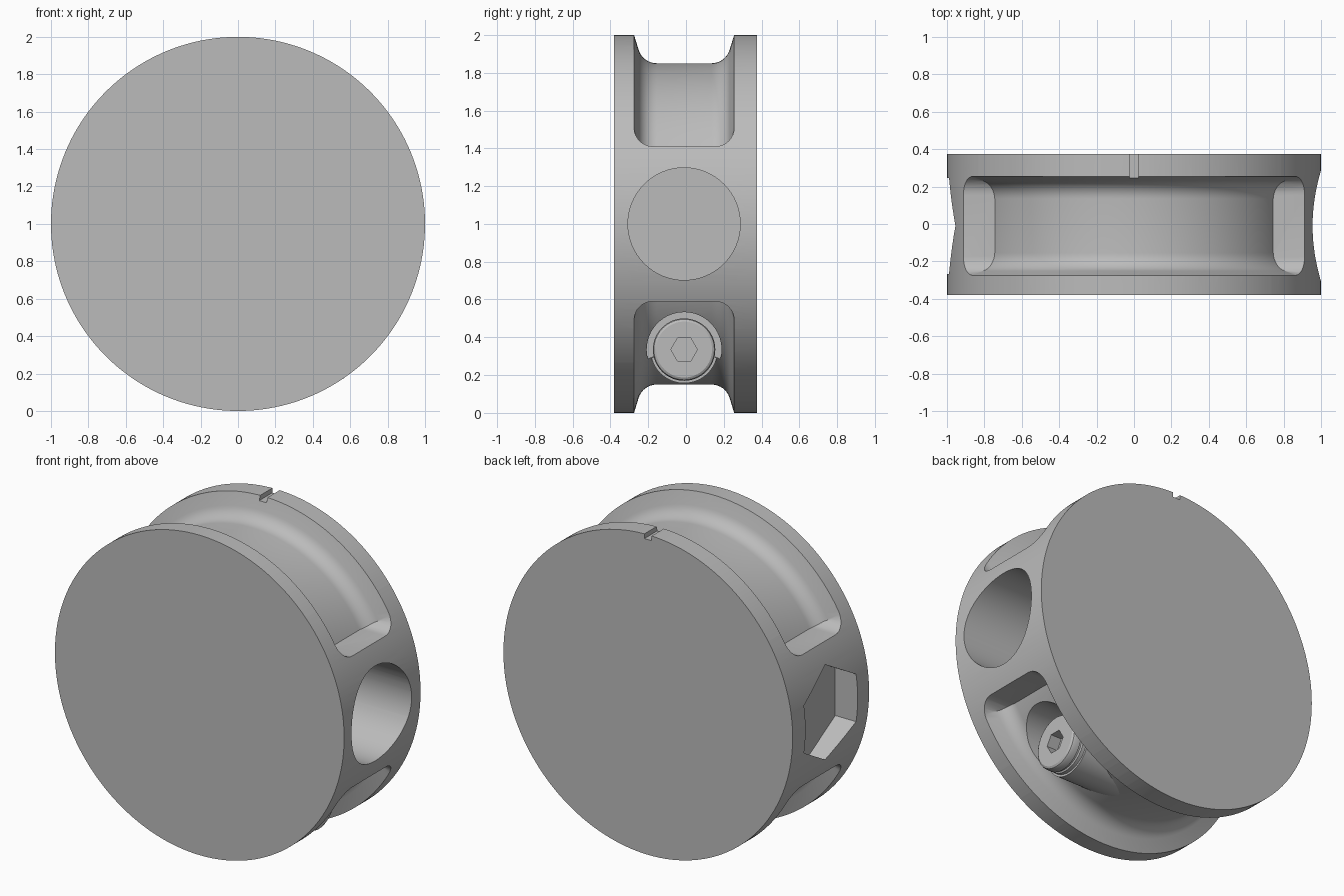
import bpy, bmesh
from math import sin, cos, pi, radians
from mathutils import Vector

old = bpy.data.objects.get("Cube")
if old:
    bpy.data.objects.remove(old, do_unlink=True)

grey = bpy.data.materials.new("plain grey")
grey.use_nodes = True
colour = (0.5, 0.5, 0.5, 1)
grey.diffuse_color = colour
grey.node_tree.nodes["Principled BSDF"].inputs["Base Color"].default_value = colour

MID_Y = -0.01          # middle of the grooves and holes
SCREW_Z = 0.335        # height of the clamp screw


def finish(name, bm):
    bmesh.ops.recalc_face_normals(bm, faces=bm.faces)
    mesh = bpy.data.meshes.new(name)
    bm.to_mesh(mesh)
    bm.free()
    mesh.materials.append(grey)
    obj = bpy.data.objects.new(name, mesh)
    bpy.context.collection.objects.link(obj)
    return obj


def lathe(name, profile, axis, centre, sides=64, phase=0, closed=False):
    """Turn (position along axis, radius) points around the x or y axis."""
    bm = bmesh.new()
    rings = []
    for a, r in profile:
        ring = []
        for i in range(sides):
            t = phase + 2 * pi * i / sides
            p = (a, r * cos(t), r * sin(t)) if axis == "x" else (r * cos(t), a, r * sin(t))
            ring.append(bm.verts.new(Vector(p) + Vector(centre)))
        rings.append(ring)
    pairs = list(zip(rings, rings[1:]))
    if closed:
        pairs.append((rings[-1], rings[0]))
    else:
        bm.faces.new(rings[0])
        bm.faces.new(rings[-1])
    for lo, hi in pairs:
        for i in range(sides):
            j = (i + 1) % sides
            bm.faces.new((lo[i], lo[j], hi[j], hi[i]))
    return finish(name, bm)


def prism(name, outline, x0, x1):
    """Extrude a y-z outline along x."""
    bm = bmesh.new()
    face = bm.faces.new([bm.verts.new((x0, y, z)) for y, z in outline])
    made = bmesh.ops.extrude_face_region(bm, geom=[face])["geom"]
    bmesh.ops.translate(bm, vec=(x1 - x0, 0, 0),
                        verts=[v for v in made if isinstance(v, bmesh.types.BMVert)])
    return finish(name, bm)


def boolean(obj, cutter, operation="DIFFERENCE", keep=False):
    mod = obj.modifiers.new("cut", "BOOLEAN")
    mod.operation, mod.object, mod.solver = operation, cutter, "EXACT"
    cutter.hide_render = True
    graph = bpy.context.evaluated_depsgraph_get()
    mesh = bpy.data.meshes.new_from_object(obj.evaluated_get(graph))
    obj.modifiers.clear()
    obj.data = mesh
    if not keep:
        bpy.data.objects.remove(cutter, do_unlink=True)


def smooth(obj):
    bpy.ops.object.select_all(action="DESELECT")
    obj.select_set(True)
    bpy.context.view_layer.objects.active = obj
    bpy.ops.object.shade_smooth_by_angle(angle=radians(28))


def arc(cx, cy, r, start, end, steps=8):
    angles = [radians(start + (end - start) * i / steps) for i in range(steps + 1)]
    return [(cx + r * cos(t), cy + r * sin(t)) for t in angles]


# Drum body
drum = lathe("drum_body", [(-0.38, 1), (0.375, 1)], "y", (0, 0, 1), 160)

# Rim grooves: a filleted ring, limited above and below by rounded blocks
half = arc(0.145, 0.95, 0.1, -90, -17) + [(0.28, 1.05), (0.28, 1.2)]
section = [(-y, r) for y, r in reversed(half)] + half
ring = lathe("groove_ring", section, "y", (0, MID_Y, 1), 160, closed=True)
block = (arc(-0.165, 1.51, 0.1, 180, 270) + arc(0.165, 1.51, 0.1, 270, 360)
         + [(0.265, 2.3), (-0.265, 2.3)])
for flip in (False, True):
    outline = [(y + MID_Y, 2 - z if flip else z) for y, z in block]
    groove = prism("groove_cutter", outline, -1.3, 1.3)
    boolean(groove, ring, "INTERSECT", keep=True)
    boolean(drum, groove)
bpy.data.objects.remove(ring, do_unlink=True)

# Round bore on the left, hexagonal pocket on the right
hub = (0, MID_Y, 1)
boolean(drum, lathe("bore_cutter", [(0.2, 0.297), (1.2, 0.297)], "x", hub))
boolean(drum, lathe("hex_cutter", [(-1.2, 0.297), (-0.845, 0.297)], "x", hub, 6, pi / 2))

# Index notch in the back rim
boolean(drum, prism("notch_cutter", [(0.2, 1.97), (0.5, 1.97), (0.5, 2.1), (0.2, 2.1)],
                    -0.025, 0.025))

# Counterbore for the clamp screw
seat = (0, MID_Y, SCREW_Z)
boolean(drum, lathe("counterbore_cutter", [(0.48, 0.198), (1.2, 0.198)], "x", seat))
smooth(drum)

# Screw boss lying along the lower groove
boss = lathe("screw_boss", [(-0.05, 0.178), (0.477, 0.178)], "x", seat)
smooth(boss)

# Screw head with a neck ring, bevelled rim and hexagonal socket
head = lathe("screw_head", [(0.44, 0.165), (0.5, 0.165), (0.505, 0.156), (0.515, 0.156),
                            (0.52, 0.165), (0.555, 0.165), (0.568, 0.16), (0.575, 0.148)],
             "x", seat)
boolean(head, lathe("socket_cutter", [(0.5, 0.07), (0.7, 0.07)], "x", seat, 6))
smooth(head)
